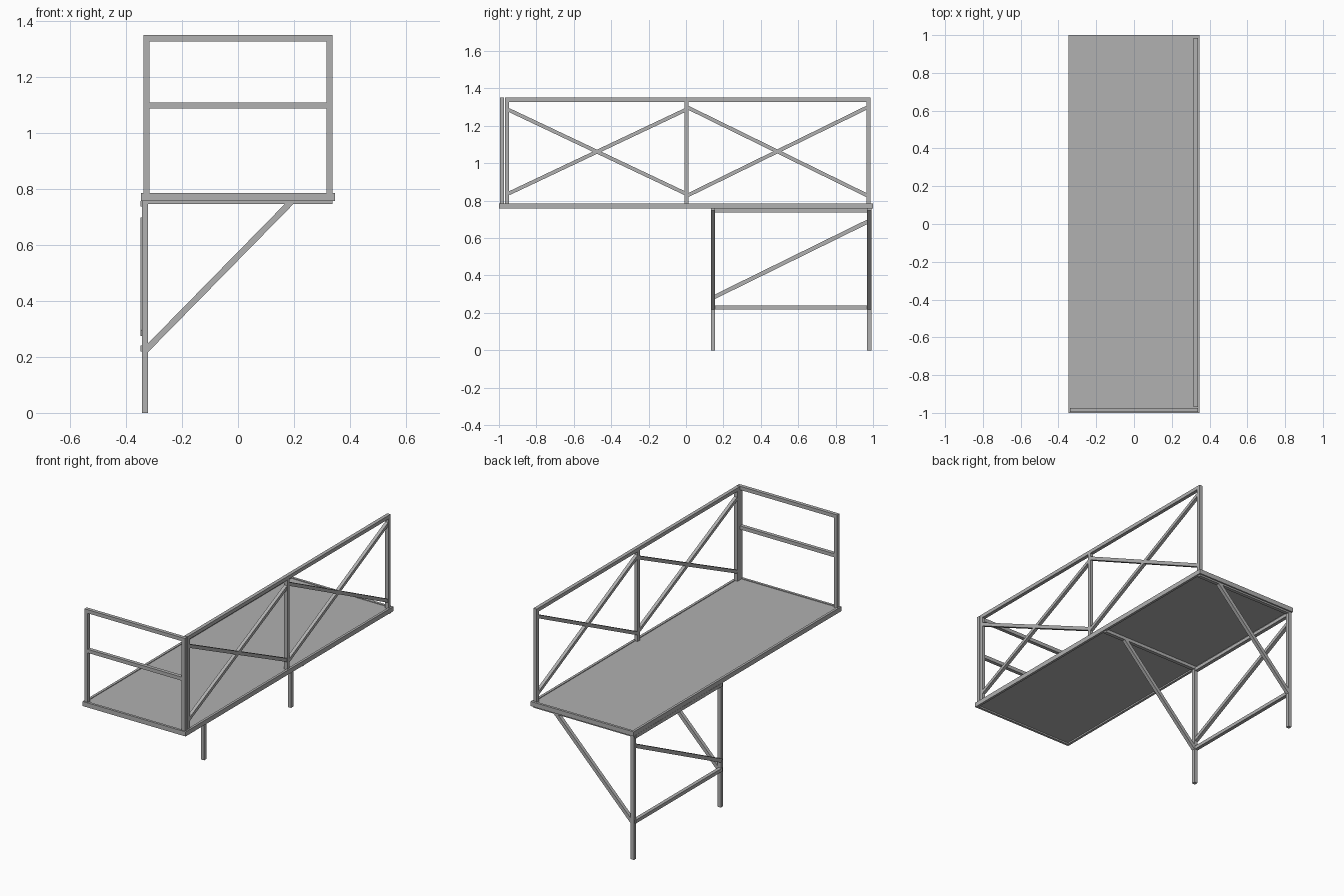
import bpy
from mathutils import Vector

cube = bpy.data.objects.get("Cube")
if cube:
    bpy.data.objects.remove(cube, do_unlink=True)

steel = bpy.data.materials.new("steel_grey")
steel.use_nodes = True
GREY = (0.44, 0.44, 0.44, 1)
steel.diffuse_color = GREY
steel.node_tree.nodes["Principled BSDF"].inputs["Base Color"].default_value = GREY

T = 0.022  # tube thickness


def box(name, lo, hi):
    """Axis-aligned box between two corners."""
    lo, hi = Vector(lo), Vector(hi)
    bpy.ops.mesh.primitive_cube_add(size=1, location=(lo + hi) / 2)
    ob = bpy.context.object
    ob.name = name
    ob.scale = hi - lo
    ob.data.materials.append(steel)
    return ob


def bar(name, a, b, t=T):
    """Square tube running from a to b, kept upright."""
    a, b = Vector(a), Vector(b)
    d = b - a
    bpy.ops.mesh.primitive_cube_add(size=1, location=(a + b) / 2)
    ob = bpy.context.object
    ob.name = name
    ob.scale = (t, t, d.length)
    ob.rotation_euler = d.to_track_quat("Z", "Y").to_euler()
    ob.data.materials.append(steel)
    return ob


# Deck: thin panel inside a slightly deeper rim
W, Z0, Z1, R = 0.347, 0.757, 0.785, 0.015
box("deck_panel", (-W + R, -1 + R, 0.766), (W - R, 1 - R, 0.781))
for s, side in ((-1, "right"), (1, "left")):
    x = s * (W - R / 2)
    box(f"deck_rim_{side}", (x - R / 2, -1, Z0), (x + R / 2, 1, Z1))
for s, end in ((-1, "front"), (1, "back")):
    y = s * (1 - R / 2)
    box(f"deck_rim_{end}", (-W + R, y - R / 2, Z0), (W - R, y + R / 2, Z1))

# Long guard rail on the left side
X, TOP = 0.327, 1.35
h = T / 2
for name, y in (("front", -0.958), ("middle", 0.003), ("back", 0.975)):
    box(f"side_post_{name}", (X - h, y - h, 0.775), (X + h, y + h, TOP - T))
box("side_top_rail", (X - h, -0.969, TOP - T), (X + h, 0.986, TOP))
for name, y0, y1, lo, hi in (("front", -0.948, -0.003, 0.838, 1.285),
                             ("back", 0.009, 0.968, 0.828, 1.298)):
    bar(f"side_brace_rising_{name}", (X, y0, lo), (X, y1, hi), 0.02)
    bar(f"side_brace_falling_{name}", (X, y0, hi), (X, y1, lo), 0.02)

# Short guard rail across the front end
Y = -0.984
for s, side in ((-1, "right"), (1, "left")):
    box(f"end_post_{side}", (s * X - h, Y - h, 0.775), (s * X + h, Y + h, TOP - T))
box("end_top_rail", (-X - h, Y - h, TOP - T), (X + h, Y + h, TOP))
box("end_mid_rail", (-X, Y - h, 1.087), (X, Y + h, 1.109))

# Bracket frames: leg, cross beam and slanted strut
LX = -0.332
for name, y in (("front", 0.144), ("back", 0.98)):
    box(f"leg_{name}", (LX - h, y - h, 0), (LX + h, y + h, 0.75))
    box(f"cross_beam_{name}", (LX - h, y - h, 0.747), (0.337, y + h, 0.768))
    bar(f"strut_{name}", (LX, y, 0.222), (0.194, y, 0.758))

# Bracing between the two legs
BX = -0.337
box("leg_top_beam", (BX - h, 0.144, 0.737), (BX + h, 0.98, 0.758))
box("leg_lower_beam", (BX - h, 0.144, 0.219), (BX + h, 0.98, 0.24))
bar("leg_diagonal", (BX, 0.15, 0.284), (BX, 0.972, 0.688))
